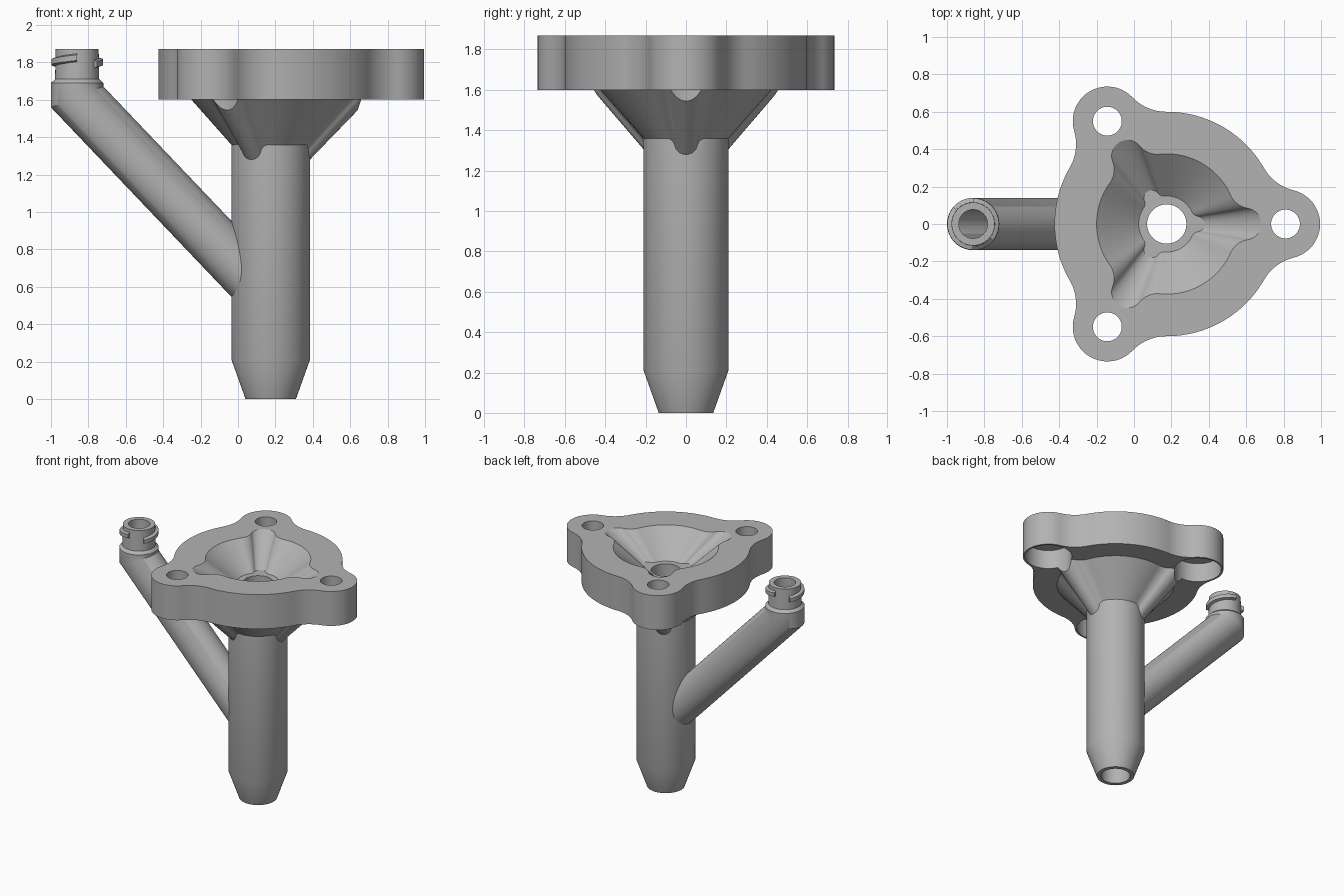
import bpy, bmesh
from math import sin, cos, pi, atan2, acos, radians

if "Cube" in bpy.data.objects:
    bpy.data.objects.remove(bpy.data.objects["Cube"])

grey = bpy.data.materials.new("plain grey")
grey.use_nodes = True
grey.diffuse_color = (0.45, 0.45, 0.45, 1)
grey.node_tree.nodes["Principled BSDF"].inputs["Base Color"].default_value = (0.45, 0.45, 0.45, 1)

AXIS = 0.175          # x of the main tube
PORT = -0.86          # x of the side port
BORE = 0.105
LOBES = [0, 2 * pi / 3, 4 * pi / 3]
LOBE_DIST = 0.635


def circle(r, z, x=AXIS, y=0.0, n=64, tilt=0.0):
    ring = []
    for i in range(n):
        a = 2 * pi * i / n
        ring.append((x + r * cos(a), y + r * sin(a), z + tilt * r * cos(a)))
    return ring


def three_lobed(R, d, r, f, z):
    """Circle R with three lobes of radius r at distance d, blended by fillets f."""
    a = acos((d * d + (R + f) ** 2 - (r + f) ** 2) / (2 * d * (R + f)))
    fx, fy = (R + f) * cos(a), (R + f) * sin(a)
    p = atan2(fy, fx - d)
    arcs = [(d, 0, r, -p, p, 20),
            (fx, fy, f, p + pi, a + pi, 10),
            (0, 0, R, a, 2 * pi / 3 - a, 24)]
    ring = []
    for base in LOBES:
        for cx, cy, rad, t0, t1, n in arcs:
            for i in range(n):
                t = t0 + (t1 - t0) * i / n
                px, py = cx + rad * cos(t), cy + rad * sin(t)
                ring.append((AXIS + px * cos(base) - py * sin(base),
                             px * sin(base) + py * cos(base), z))
        # mirrored fillet leading into the next lobe
        b = base + 2 * pi / 3
        for i in range(10):
            t = a + pi + (p - a) * i / 10
            px, py = fx + f * cos(t), -(fy + f * sin(t))
            ring.append((AXIS + px * cos(b) - py * sin(b),
                         px * sin(b) + py * cos(b), z))
    return ring


def loft(name, rings):
    bm = bmesh.new()
    loops = [[bm.verts.new(p) for p in ring] for ring in rings]
    for lo, hi in zip(loops, loops[1:]):
        n = len(lo)
        for i in range(n):
            j = (i + 1) % n
            bm.faces.new((lo[i], lo[j], hi[j], hi[i]))
    bm.faces.new(loops[0][::-1])
    bm.faces.new(loops[-1])
    bmesh.ops.recalc_face_normals(bm, faces=bm.faces)
    mesh = bpy.data.meshes.new(name)
    bm.to_mesh(mesh)
    bm.free()
    mesh.materials.append(grey)
    ob = bpy.data.objects.new(name, mesh)
    bpy.context.collection.objects.link(ob)
    return ob


def select_only(ob):
    bpy.ops.object.select_all(action='DESELECT')
    ob.select_set(True)
    bpy.context.view_layer.objects.active = ob


def finish(ob, cutters=()):
    select_only(ob)
    for c in cutters:
        m = ob.modifiers.new("cut", 'BOOLEAN')
        m.operation, m.solver, m.object = 'DIFFERENCE', 'EXACT', c
        bpy.ops.object.modifier_apply(modifier=m.name)
    bpy.ops.object.shade_smooth_by_angle(angle=radians(30))


def side_path(r, top_rings):
    """Slanted pipe that bends upright at a mitre, then follows top_rings."""
    mitre = circle(r, 1.615, PORT, tilt=0.4)
    end = [(x + 1.04, y, z - 1.04 * 1.05) for x, y, z in mitre]
    return [end, mitre] + [circle(rr, z, PORT) for rr, z in top_rings]


# Cutters
bore = loft("bore_cutter", [circle(BORE, -0.1), circle(BORE, 2.0)])
side_bore = loft("side_bore_cutter", side_path(0.077, [(0.077, 2.0)]))
bowl = loft("bowl_cutter", [three_lobed(0.15, 0.16, 0.042, 0.04, 1.69),
                            three_lobed(0.375, 0.42, 0.085, 0.12, 1.87),
                            three_lobed(0.375, 0.42, 0.085, 0.12, 1.95)])
bolt_cuts, recess_cuts = [], []
for ang in LOBES:
    x, y = AXIS + LOBE_DIST * cos(ang), LOBE_DIST * sin(ang)
    bolt_cuts.append(loft("bolt_cutter", [circle(0.077, 1.5, x, y), circle(0.077, 2.0, x, y)]))
    recess_cuts.append(loft("recess_cutter", [circle(0.17, 1.4, x, y), circle(0.17, 1.75, x, y)]))

# Three-lobed flange with bowl, bolt holes and recesses underneath
flange = loft("flange", [three_lobed(0.6, LOBE_DIST, 0.185, 0.25, z) for z in (1.6, 1.87)])
finish(flange, [bowl, bore] + bolt_cuts + recess_cuts)

# Ribbed funnel below the flange
funnel = loft("funnel", [three_lobed(0.14, 0.16, 0.05, 0.05, 1.28),
                         three_lobed(0.425, 0.42, 0.1, 0.12, 1.601)])
finish(funnel, [bore] + recess_cuts)

# Main tube with tapered tip
tube = loft("main_tube", [circle(0.135, 0), circle(0.21, 0.21), circle(0.21, 1.37)])
finish(tube, [bore, side_bore])

# Slanted side tube with upright port
side = loft("side_tube", side_path(0.14, [(0.14, 1.69), (0.118, 1.71), (0.115, 1.87)]))
finish(side, [bore, side_bore])

# Two short helical lugs on the port
for k in range(2):
    sections = []
    for i in range(25):
        t = i / 24
        a = radians(140 + 130 * t) + k * pi
        z = 1.79 + 0.035 * t
        sections.append([(PORT + r * cos(a), r * sin(a), z + dz)
                         for r, dz in ((0.105, -0.025), (0.138, -0.015),
                                       (0.138, 0.015), (0.105, 0.025))])
    finish(loft("port_lug_%d" % (k + 1), sections))

for c in [bore, side_bore, bowl] + bolt_cuts + recess_cuts:
    bpy.data.objects.remove(c)
